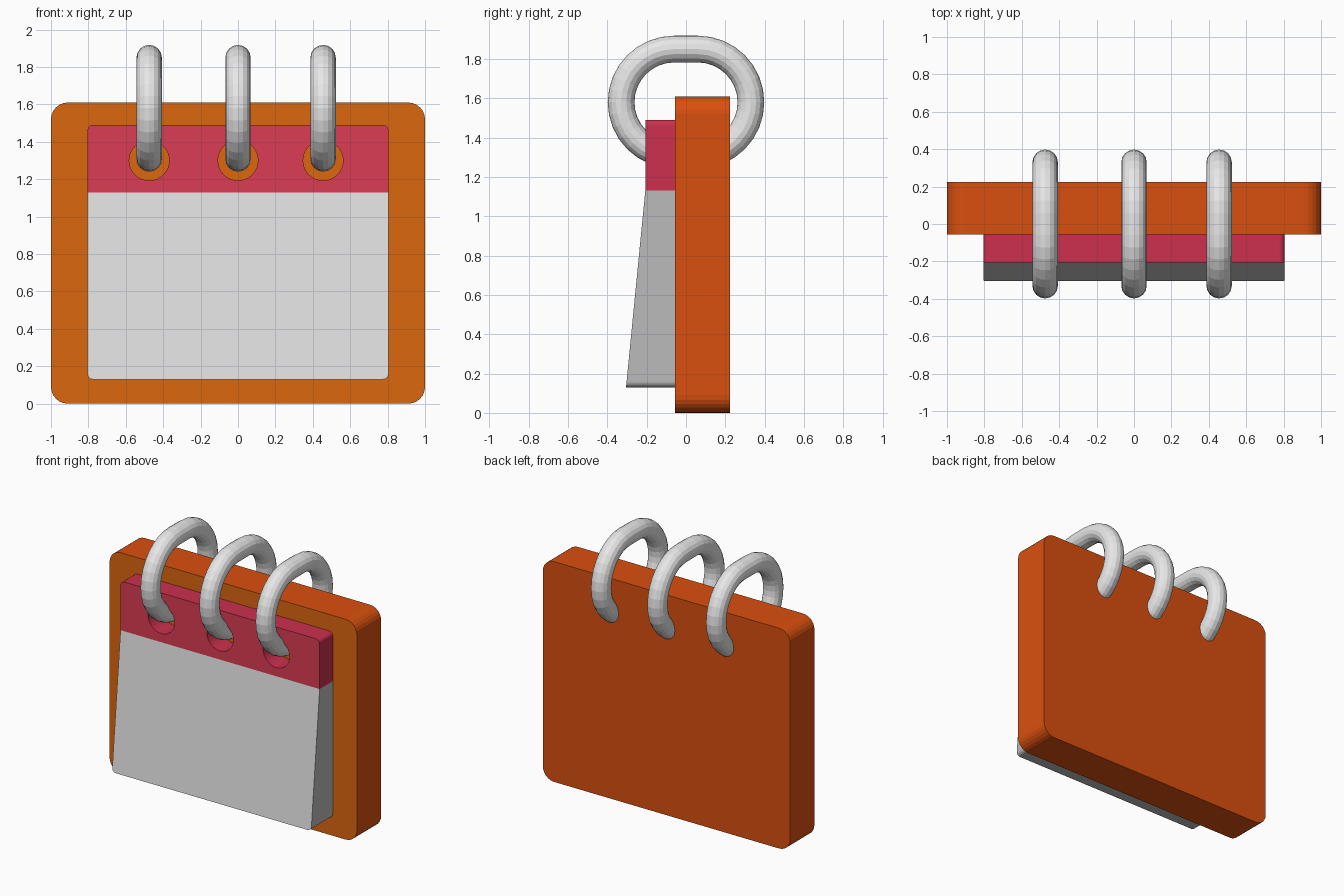
import bpy, bmesh, math
from mathutils import Vector

if "Cube" in bpy.data.objects:
    bpy.data.objects.remove(bpy.data.objects["Cube"])


def material(name, r, g, b):
    m = bpy.data.materials.new(name)
    lin = [((c / 255 + 0.055) / 1.055) ** 2.4 for c in (r, g, b)]
    m.diffuse_color = (*lin, 1)
    m.use_nodes = True
    m.node_tree.nodes["Principled BSDF"].inputs["Base Color"].default_value = m.diffuse_color
    return m


orange_front = material("orange_front", 219, 103, 14)
orange_side = material("orange_side", 218, 80, 15)
red_front = material("red_front", 219, 60, 84)
red_side = material("red_side", 204, 48, 77)
paper_front = material("paper_front", 226, 226, 226)
paper_side = material("paper_edge", 187, 187, 187)
metal = material("ring_grey", 232, 232, 232)

RING_X = (-0.475, 0.0, 0.455)


def rounded_rect(half_w, z0, z1, r_bottom, r_top, steps=6):
    pts = []
    corners = ((1, z1, -1, r_top, 0), (-1, z1, -1, r_top, 90),
               (-1, z0, 1, r_bottom, 180), (1, z0, 1, r_bottom, 270))
    for sx, z, dz, r, start in corners:
        n = steps if r else 0
        for i in range(n + 1):
            a = math.radians(start + (90 * i / n if n else 0))
            pts.append((sx * (half_w - r) + r * math.cos(a),
                        z + dz * r + r * math.sin(a)))
    return pts


def circle(cx, cz, r, n=32):
    return [(cx + r * math.cos(math.tau * i / n), cz + r * math.sin(math.tau * i / n))
            for i in range(n)]


def finish(bm, name, mats):
    bmesh.ops.recalc_face_normals(bm, faces=bm.faces[:])
    me = bpy.data.meshes.new(name)
    bm.to_mesh(me)
    bm.free()
    for m in mats:
        me.materials.append(m)
    ob = bpy.data.objects.new(name, me)
    bpy.context.collection.objects.link(ob)
    return ob


def slab(name, loops, front_y, back_y, front_mat, side_mat):
    """Outline (with optional hole loops) in xz, between front_y(z) and back_y."""
    bm = bmesh.new()
    caps = ([], [])
    for loop in loops:
        front = [bm.verts.new((x, front_y(z), z)) for x, z in loop]
        back = [bm.verts.new((x, back_y, z)) for x, z in loop]
        n = len(loop)
        for i in range(n):
            j = (i + 1) % n
            bm.faces.new((front[i], front[j], back[j], back[i])).material_index = 1
            caps[0].append(bm.edges.get((front[i], front[j])))
            caps[1].append(bm.edges.get((back[i], back[j])))
    for k, edges in enumerate(caps):
        res = bmesh.ops.triangle_fill(bm, edges=edges, use_beauty=True,
                                      normal=Vector((0, -1 + 2 * k, 0)))
        for f in res["geom"]:
            if isinstance(f, bmesh.types.BMFace):
                f.material_index = k
    return finish(bm, name, (front_mat, side_mat))


def ring(name, x, half_flat=0.06, cz=1.58, radius=0.27, tube=0.068, arc=16, sides=16):
    # closed stadium path in the yz plane, swept with a round section
    path = []
    for sy, start in ((1, -90), (-1, 90)):
        for i in range(arc + 1):
            a = math.radians(start + 180 * i / arc)
            path.append((sy * half_flat, a))
    bm = bmesh.new()
    rows = []
    for cy, a in path:
        row = []
        for k in range(sides):
            t = math.tau * k / sides
            rr = radius + tube * math.cos(t)
            row.append(bm.verts.new((x + tube * math.sin(t),
                                     cy + rr * math.cos(a), cz + rr * math.sin(a))))
        rows.append(row)
    for i in range(len(rows)):
        p, q = rows[i], rows[(i + 1) % len(rows)]
        for k in range(sides):
            m = (k + 1) % sides
            bm.faces.new((p[k], p[m], q[m], q[k]))
    return finish(bm, name, (metal,))


# backing board
slab("backing_board", [rounded_rect(1.0, 0, 1.61, 0.09, 0.09)],
     lambda z: -0.055, 0.225, orange_front, orange_side)

# header strip with punched holes
slab("header_strip",
     [rounded_rect(0.805, 1.13, 1.49, 0, 0.03)] + [circle(x, 1.30, 0.107) for x in RING_X],
     lambda z: -0.207, -0.055, red_front, red_side)

# paper block, thicker towards the bottom
slab("paper_block", [rounded_rect(0.805, 0.13, 1.13, 0.03, 0)],
     lambda z: -0.207 - 0.098 * (1.13 - z), -0.055, paper_front, paper_side)

# binder rings
for i, x in enumerate(RING_X):
    ring(f"binder_ring_{i + 1}", x)
